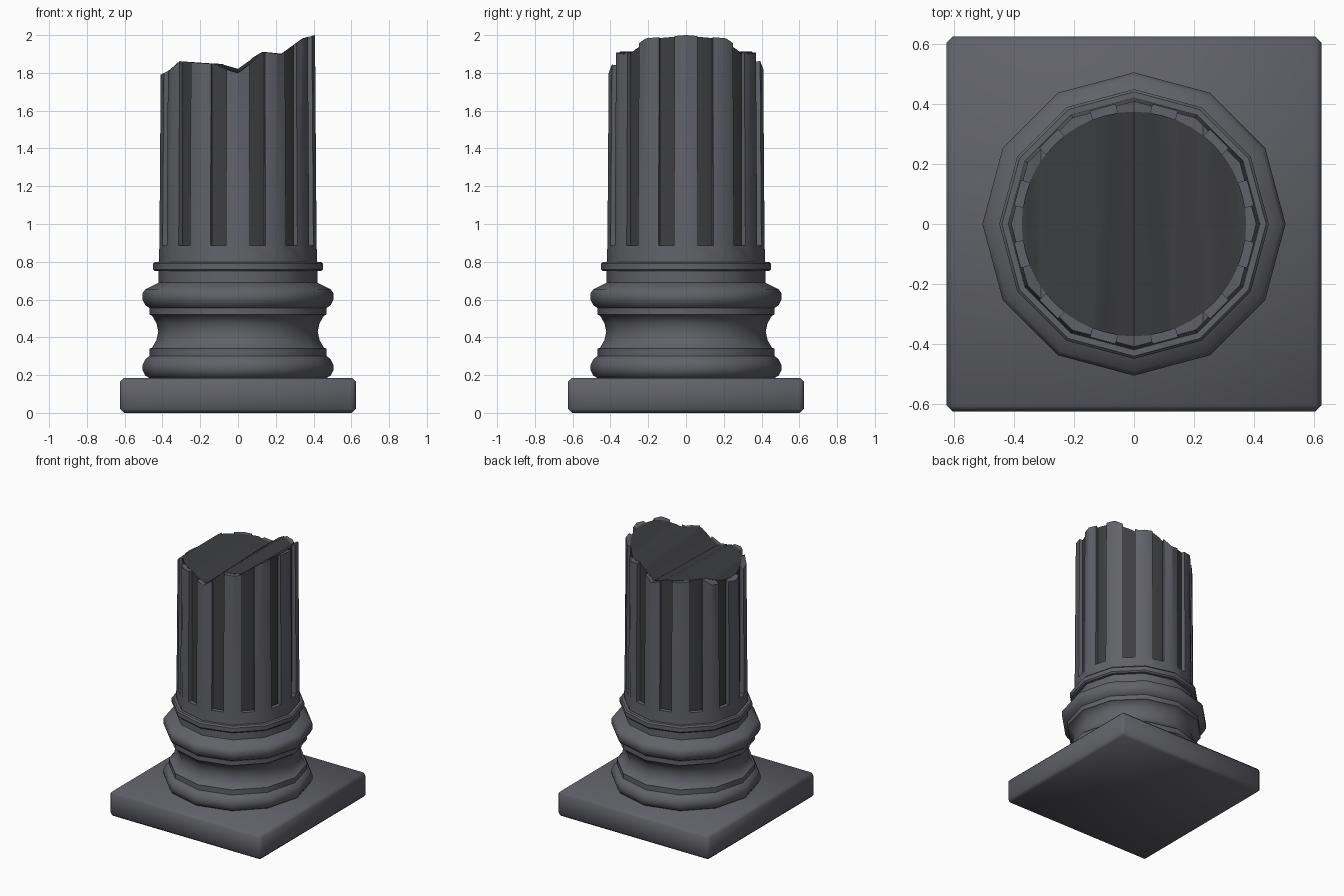
import bpy, bmesh, math
from mathutils import Matrix

if "Cube" in bpy.data.objects:
    bpy.data.objects.remove(bpy.data.objects["Cube"])


def material(name, color):
    mat = bpy.data.materials.new(name)
    mat.diffuse_color = color
    mat.use_nodes = True
    mat.node_tree.nodes["Principled BSDF"].inputs["Base Color"].default_value = mat.diffuse_color
    return mat


stone = material("dark_stone", (0.12, 0.122, 0.14, 1))
inner = material("darker_stone", (0.047, 0.048, 0.051, 1))


def make_object(name, bm, mat=None):
    bmesh.ops.recalc_face_normals(bm, faces=bm.faces)
    me = bpy.data.meshes.new(name)
    bm.to_mesh(me)
    bm.free()
    if mat:
        me.materials.append(mat)
    ob = bpy.data.objects.new(name, me)
    bpy.context.collection.objects.link(ob)
    return ob


def cut(ob, cutters):
    for cutter in cutters:
        m = ob.modifiers.new(cutter.name, 'BOOLEAN')
        m.operation = 'DIFFERENCE'
        m.solver = 'EXACT'
        m.object = cutter
    bpy.context.view_layer.update()
    dg = bpy.context.evaluated_depsgraph_get()
    me = bpy.data.meshes.new_from_object(ob.evaluated_get(dg))
    ob.modifiers.clear()
    ob.data = me


def smooth(ob, angle):
    bpy.ops.object.select_all(action='DESELECT')
    ob.select_set(True)
    bpy.context.view_layer.objects.active = ob
    bpy.ops.object.shade_smooth_by_angle(angle=math.radians(angle))


def lathe(name, profile, mat, sides=12):
    bm = bmesh.new()
    rings = [[bm.verts.new((r * math.cos(2 * math.pi * i / sides),
                            r * math.sin(2 * math.pi * i / sides), z))
              for i in range(sides)] for r, z in profile]
    for a, b in zip(rings, rings[1:]):
        for i in range(sides):
            j = (i + 1) % sides
            bm.faces.new((a[i], a[j], b[j], b[i]))
    bm.faces.new(rings[0])
    bm.faces.new(rings[-1])
    return make_object(name, bm, mat)


# square plinth
bm = bmesh.new()
bmesh.ops.create_cube(bm, size=1, matrix=Matrix.Translation((0, 0, 0.0925))
                      @ Matrix.Diagonal((1.248, 1.248, 0.185, 1)))
bmesh.ops.bevel(bm, geom=bm.edges[:], offset=0.02, segments=1, affect='EDGES')
smooth(make_object("plinth", bm, stone), 50)

# moulded twelve-sided base: torus, scotia, torus, neck, ring
base = lathe("base_moulding", [
    (0.46, 0.18), (0.49, 0.197), (0.505, 0.225), (0.505, 0.255), (0.49, 0.285), (0.468, 0.302),
    (0.468, 0.34), (0.455, 0.345), (0.432, 0.385), (0.422, 0.43), (0.432, 0.475), (0.455, 0.515),
    (0.468, 0.52), (0.468, 0.555), (0.49, 0.57), (0.505, 0.6), (0.505, 0.635), (0.49, 0.655),
    (0.44, 0.68), (0.42, 0.69), (0.42, 0.75), (0.44, 0.75), (0.449, 0.76), (0.449, 0.79),
    (0.44, 0.8), (0.4, 0.8)], stone)
smooth(base, 40)

# tapered ribbed shaft and its round dark core, taller than needed before breaking
shaft = lathe("broken_fluted_shaft", [(0.42, 0.79), (0.416, 0.89), (0.407, 2.1)], stone)
core = lathe("shaft_core", [(0.374, 0.82), (0.374, 2.1)], inner, 48)

# flute cutters, one in the middle of each side
bm = bmesh.new()
for i in range(12):
    bmesh.ops.create_cube(bm, size=1, matrix=Matrix.Rotation(math.radians(15 + 30 * i), 4, 'Z')
                          @ Matrix.Translation((0.43, 0, 1.635))
                          @ Matrix.Diagonal((0.14, 0.085, 1.5, 1)))
flutes = make_object("flute_cutter", bm)

# jagged break cutter: profile across x, slightly higher at the back of the dip
front = [(-0.6, 1.76), (-0.41, 1.79), (-0.36, 1.815), (-0.31, 1.86), (-0.14, 1.848),
         (-0.07, 1.815), (0.0, 1.795), (0.06, 1.838), (0.13, 1.91), (0.23, 1.90),
         (0.34, 1.98), (0.407, 2.0), (0.6, 2.05)]
bm = bmesh.new()
rows = []
for y, lift in ((-0.6, 0.0), (0.6, 0.03)):
    low = [bm.verts.new((x, y, z + (lift if abs(x) < 0.08 else 0))) for x, z in front]
    high = [bm.verts.new((x, y, 2.4)) for x, z in front]
    rows.append((low, high))
(fl, fh), (bl, bh) = rows
for i in range(len(front) - 1):
    for a, b in ((fl, bl), (fh, bh), (fl, fh), (bl, bh)):
        bm.faces.new((a[i], a[i + 1], b[i + 1], b[i]))
for i in (0, -1):
    bm.faces.new((fl[i], bl[i], bh[i], fh[i]))
bmesh.ops.triangulate(bm, faces=bm.faces[:])
breaker = make_object("break_cutter", bm)

cut(shaft, (flutes, breaker))
breaker.location.z = 0.002          # core ends just above the ribs
cut(core, (breaker,))
for cutter in (flutes, breaker):
    bpy.data.objects.remove(cutter)
smooth(shaft, 40)
smooth(core, 50)
